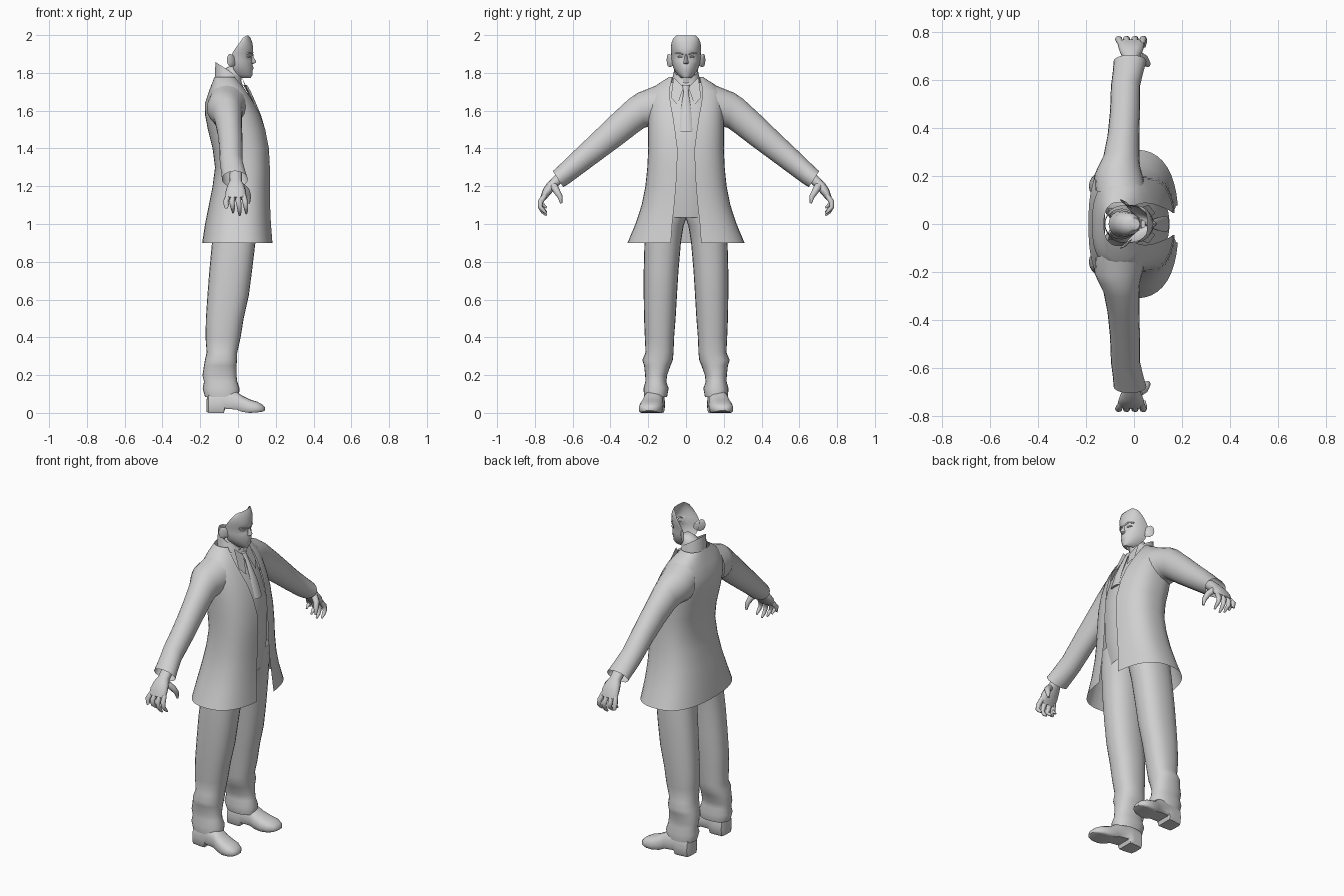
import bpy, bmesh, math
from mathutils import Vector as V

grey = bpy.data.materials.new("plain grey")
grey.diffuse_color = (0.63, 0.63, 0.63, 1)


def spow(v, e):
    return math.copysign(abs(v) ** (2 / e), v)


def ring(c, a, b, n=20, e=2.0, t0=0.0, t1=None):
    """Superellipse ring, or an open arc when t1 is given."""
    c, a, b = V(c), V(a), V(b)
    full = t1 is None
    span = (2 * math.pi if full else t1 - t0) / (n if full else n - 1)
    ts = [t0 + span * i for i in range(n)]
    return [c + a * spow(math.cos(t), e) + b * spow(math.sin(t), e) for t in ts]


def flat(z, x0, x1, y0, y1, **k):
    """Horizontal ring from its limits."""
    return ring(((x0 + x1) / 2, (y0 + y1) / 2, z), ((x1 - x0) / 2, 0, 0),
                (0, (y1 - y0) / 2, 0), **k)


def loft(name, rings, closed=True, caps=(True, True), mirror=False, angle=50):
    bm = bmesh.new()
    rows = [[bm.verts.new(p) for p in r] for r in rings]
    n = len(rows[0])
    for r, s in zip(rows, rows[1:]):
        for i in range(n if closed else n - 1):
            j = (i + 1) % n
            bm.faces.new((r[i], r[j], s[j], s[i]))
    if closed and caps[0]:
        bm.faces.new(rows[0][::-1])
    if closed and caps[1]:
        bm.faces.new(rows[-1])
    bmesh.ops.recalc_face_normals(bm, faces=bm.faces)
    me = bpy.data.meshes.new(name)
    bm.to_mesh(me)
    bm.free()
    me.materials.append(grey)
    ob = bpy.data.objects.new(name, me)
    bpy.context.collection.objects.link(ob)
    bpy.ops.object.select_all(action='DESELECT')
    ob.select_set(True)
    bpy.context.view_layer.objects.active = ob
    bpy.ops.object.shade_smooth_by_angle(angle=math.radians(angle))
    if mirror:
        m = ob.modifiers.new("mirror", 'MIRROR')
        m.use_axis = (False, True, False)
        m.use_mirror_merge = False
    return ob


def tube(name, pts, radii, n=8):
    """Round limb along a path, mirrored to the other side."""
    pts = [V(p) for p in pts]
    rings = []
    for i, p in enumerate(pts):
        d = (pts[min(i + 1, len(pts) - 1)] - pts[max(i - 1, 0)]).normalized()
        a = d.cross(V((1, 0, 0))).normalized()
        rings.append(ring(p, a * radii[i], d.cross(a) * radii[i], n=n))
    return loft(name, rings, mirror=True)


# Coat: open-fronted shell (z, back x, front x, half width, half opening)
coat = [(0.90, -.19, .185, .31, .08), (1.0, -.175, .177, .268, .073),
        (1.1, -.155, .172, .235, .062), (1.2, -.135, .17, .215, .053),
        (1.3, -.122, .17, .205, .047), (1.4, -.135, .165, .20, .045),
        (1.5, -.16, .147, .20, .058), (1.58, -.175, .12, .20, .07),
        (1.64, -.175, .09, .20, .082), (1.70, -.155, .052, .19, .088),
        (1.74, -.14, .022, .15, .082), (1.778, -.125, 0, .09, .072)]
rings = []
for z, xb, xf, w, o in coat:
    e = 2.5
    t0 = math.asin((o / w) ** (e / 2))
    rings.append(flat(z, xb, xf, -w, w, n=40, e=e, t0=t0, t1=2 * math.pi - t0))
loft("coat", rings, closed=False)

# Sleeves (upper y, z, lower y, z, back x, front x)
sleeve = [(.13, 1.745, .15, 1.50, -.16, .05), (.215, 1.71, .195, 1.515, -.165, .035),
          (.255, 1.695, .22, 1.51, -.15, .026), (.305, 1.66, .255, 1.485, -.128, .022),
          (.40, 1.572, .34, 1.42, -.11, .022), (.50, 1.475, .435, 1.35, -.10, .025),
          (.60, 1.38, .55, 1.265, -.096, .025), (.66, 1.322, .615, 1.217, -.088, .04),
          (.705, 1.28, .65, 1.195, -.085, .052)]
rings = [ring(((a + b) / 2, (yu + yl) / 2, (zu + zl) / 2),
              (0, (yu - yl) / 2, (zu - zl) / 2), ((b - a) / 2, 0, 0))
         for yu, zu, yl, zl, a, b in sleeve]
loft("sleeves", rings, caps=(False, False), mirror=True)

# Hands: palm, four curled fingers and a thumb
palm = [(.64, 1.27, .03, .033), (.69, 1.225, .027, .032), (.715, 1.20, .026, .046),
        (.738, 1.17, .024, .054), (.758, 1.135, .015, .054)]
loft("palms", [ring((-.012, y, z), (w, 0, 0), (0, .79 * h, .61 * h), n=12, e=2.4)
               for y, z, h, w in palm], mirror=True)
for i, (x, tip) in enumerate([(.03, 1.055), (.002, 1.045), (-.026, 1.06), (-.052, 1.085)]):
    k = x * 1.25
    tube("finger_%d" % (i + 1),
         [(x, .748, 1.15), (k, .77, 1.118), (k + .004, .772, 1.09), (k + .006, .758, tip + .02),
          (k + .006, .738, tip)], [.014, .0145, .012, .0105, .005])
tube("thumb", [(.02, .70, 1.20), (.045, .685, 1.175), (.056, .667, 1.145), (.058, .66, 1.11)],
     [.02, .018, .014, .006])

# Trouser legs (z, back x, front x, inner y, outer y)
leg = [(.085, -.175, .005, .10, .222), (.13, -.187, .008, .092, .225), (.165, -.18, -.004, .104, .215),
       (.20, -.188, -.008, .10, .216), (.25, -.18, -.008, .082, .222), (.28, -.175, -.005, .07, .231),
       (.32, -.166, -.004, .066, .214), (.40, -.172, .014, .063, .218), (.50, -.17, .03, .055, .222),
       (.62, -.162, .057, .048, .224), (.75, -.152, .074, .04, .224), (.90, -.138, .092, .027, .22),
       (.99, -.135, .105, .013, .212), (1.04, -.13, .115, -.005, .205), (1.15, -.11, .12, -.01, .19)]
loft("trousers", [flat(*r, n=24, e=2.3) for r in leg], caps=(False, False), mirror=True)

# Shoes, lofted heel to toe (x, bottom z, top z, centre y, half width)
shoe = [(-.166, .005, .07, .165, .03), (-.155, 0, .12, .165, .05), (-.10, 0, .13, .167, .056),
        (-.075, 0, .13, .168, .055), (-.068, .022, .13, .169, .054), (-.01, .018, .115, .174, .054),
        (.02, .006, .092, .179, .059), (.06, 0, .072, .185, .064), (.10, .002, .06, .19, .06),
        (.128, .006, .045, .193, .044), (.143, .012, .03, .195, .02)]
rings = []
for x, z0, z1, y, w in shoe:
    r = ring((x, y, z0 + (z1 - z0) * .35), (0, w, 0), (0, 0, (z1 - z0) * .65), n=20, e=2.4)
    rings.append([V((p.x, p.y, max(p.z, z0))) for p in r])
loft("shoes", rings, mirror=True, angle=45)

# Shirt front, seen through the coat opening (z, x)
shirt = [(1.035, .118), (1.2, .145), (1.4, .148), (1.5, .132), (1.58, .107),
         (1.64, .08), (1.70, .045), (1.75, .012)]
loft("shirt_front", [[V((x - .02 * (i / 4) ** 2, i * .024, z)) for i in range(-4, 5)]
                     for z, x in shirt], closed=False)

# Neck and standing collar
loft("neck", [ring((x, 0, z), (r, 0, .2 * -r), (0, r, 0), n=16) for x, z, r in
              [(-.05, 1.70, .056), (-.035, 1.77, .052), (-.02, 1.815, .046), (.0, 1.84, .025)]])
loft("collar", [ring((x, 0, z), (a, 0, -s), (0, w, 0), n=24, t0=.25, t1=2 * math.pi - .25)
                for x, z, a, s, w in [(-.045, 1.745, .078, .03, .078),
                                      (-.053, 1.815, .067, .043, .062)]], closed=False)
# Collar wings and tie
loft("collar_wings", [[V((.045, .012, 1.725)), V((.02, .066, 1.775))],
                      [V((.088, .045, 1.63)), V((.062, .08, 1.67))]], closed=False, mirror=True)
loft("tie", [ring((x, 0, z), (.01, 0, 0), (0, w, 0), n=8) for x, z, w in
             [(.038, 1.735, .02), (.058, 1.70, .013), (.085, 1.64, .022),
              (.112, 1.575, .03), (.137, 1.49, .034)]])

# Face: open-backed shell (z, front x, back x, half width)
face = [(1.998, .055, .046, .05), (1.985, .066, .026, .066), (1.96, .076, .008, .077),
        (1.93, .08, -.014, .08), (1.905, .081, -.03, .079), (1.885, .074, -.036, .077),
        (1.865, .076, -.034, .076), (1.845, .076, -.03, .073), (1.825, .078, -.026, .066),
        (1.81, .076, -.018, .058), (1.79, .077, .0, .042), (1.774, .068, .02, .026),
        (1.772, .05, .02, .018)]
rings = []
for z, xf, xb, w in face:
    r = ring((xb, 0, z), (xf - xb, 0, 0), (0, w, 0), n=25, e=2.1, t0=-math.pi / 2, t1=math.pi / 2)
    for p in r:  # eye sockets and lips
        if z == 1.885 and .015 < abs(p.y) < .05:
            p.x -= .008
        if z == 1.825 and abs(p.y) < .022:
            p.x += .005
    rings.append(r)
loft("face", rings, closed=False)

# Nose, brows and eyes
loft("nose", [ring((.07, 0, z), (d, 0, 0), (0, w, 0), n=10) for z, d, w in
              [(1.90, .009, .006), (1.88, .014, .008), (1.862, .026, .012),
               (1.853, .023, .015), (1.846, .006, .01)]])
loft("brows", [ring((x, y, z), (.005, 0, 0), (0, 0, .004), n=6) for x, y, z in
               [(.078, .012, 1.896), (.07, .035, 1.905), (.05, .058, 1.902)]], mirror=True)
loft("eyes", [ring((x, y, 1.885), (.004, 0, 0), (0, 0, h), n=8) for x, y, h in
              [(.066, .018, .001), (.061, .032, .005), (.052, .046, .001)]], mirror=True)

# Ears, flaring backwards
loft("ears", [ring((x, y, z), (a, a * -.5, 0), (0, 0, h), n=12) for x, y, z, a, h in
              [(-.018, .068, 1.86, .012, .022), (-.035, .084, 1.864, .018, .034),
               (-.042, .094, 1.868, .017, .033), (-.042, .097, 1.868, .009, .02)]], mirror=True)
